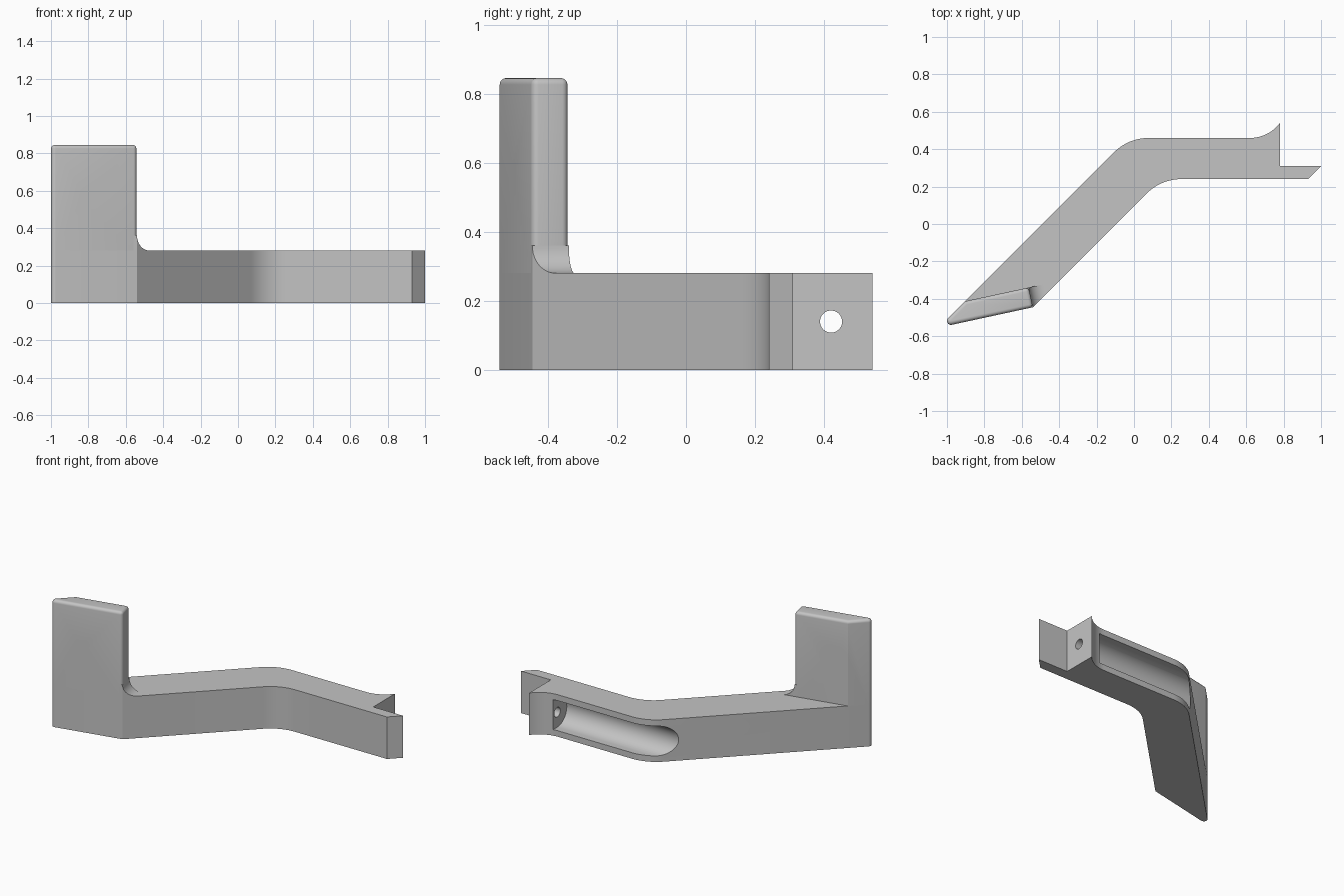
import bpy, bmesh, math
from mathutils import Matrix, Vector

if "Cube" in bpy.data.objects:
    bpy.data.objects.remove(bpy.data.objects["Cube"], do_unlink=True)

grey = bpy.data.materials.new("plain_grey")
grey.use_nodes = True
grey.diffuse_color = (0.55, 0.55, 0.55, 1)
grey.node_tree.nodes["Principled BSDF"].inputs["Base Color"].default_value = (0.55, 0.55, 0.55, 1)

ARM_H = 0.28
PLATE_H = 0.845
HOLE_Z = 0.14


def frame(origin, x, y, z):
    """Matrix with the given axes and origin."""
    m = Matrix((x, y, z)).transposed().to_4x4()
    m.translation = Vector(origin)
    return m


def prism_mesh(points, depth, matrix=Matrix()):
    """Extrude a flat outline along the local z axis."""
    bm = bmesh.new()
    face = bm.faces.new([bm.verts.new((p[0], p[1], 0)) for p in points])
    new = bmesh.ops.extrude_face_region(bm, geom=[face])["geom"]
    verts = [v for v in new if isinstance(v, bmesh.types.BMVert)]
    bmesh.ops.translate(bm, verts=verts, vec=(0, 0, depth))
    bm.transform(matrix)
    bmesh.ops.recalc_face_normals(bm, faces=bm.faces)
    return bm


def make_object(name, bm):
    mesh = bpy.data.meshes.new(name)
    bm.to_mesh(mesh)
    bm.free()
    mesh.materials.append(grey)
    obj = bpy.data.objects.new(name, mesh)
    bpy.context.collection.objects.link(obj)
    return obj


def arc(cx, cy, r, start, end, n=16):
    angles = [math.radians(start + (end - start) * i / n) for i in range(n + 1)]
    return [(cx + r * math.cos(a), cy + r * math.sin(a)) for a in angles]


def rounded(prev, corner, nxt, r, n=12):
    """Arc that rounds the corner between two neighbouring points."""
    c = Vector(corner)
    u, v = (Vector(prev) - c).normalized(), (Vector(nxt) - c).normalized()
    half = u.angle(v) / 2
    centre = c + (u + v).normalized() * r / math.sin(half)
    t = r / math.tan(half)
    a, b = c + u * t - centre, c + v * t - centre
    return [tuple(centre + a.slerp(b, i / n).normalized() * r) for i in range(n + 1)]


def cylinder(start, direction, r, depth):
    m = Vector(direction).to_track_quat('Z', 'Y').to_matrix().to_4x4()
    m.translation = Vector(start)
    return prism_mesh(arc(0, 0, r, 0, 360, 40)[:-1], depth, m)


def cut(obj, bm):
    """Subtract a shape and discard the cutter."""
    cutter = make_object("cutter", bm)
    cutter.hide_render = True
    mod = obj.modifiers.new("cut", 'BOOLEAN')
    mod.operation, mod.solver, mod.object = 'DIFFERENCE', 'EXACT', cutter
    bpy.context.view_layer.objects.active = obj
    bpy.ops.object.modifier_apply(modifier=mod.name)
    bpy.data.objects.remove(cutter, do_unlink=True)


# Shared corners: the plate direction, its normal, and its ends
along = Vector((0.977, 0.211, 0)).normalized()
normal = Vector((-along.y, along.x, 0))
up = Vector((0, 0, 1))
front_right = Vector((-0.54, -0.445, 0))
back_right = front_right + normal * 0.108
front_corner = front_right.to_2d()
tip = (-1.044, -0.554)
outer_bend, inner_bend = (-0.03, 0.46), (0.145, 0.24)
tip_round = rounded(outer_bend, tip, front_corner, 0.021)

# Arm: bent bar with a flared lip and a stepped flange
outline = list(tip_round) + [tuple(front_corner)]
outline += rounded(front_corner, inner_bend, (0.93, 0.24), 0.26)
outline += [(0.93, 0.24), (1.0, 0.31), (0.78, 0.31)]
outline += arc(0.62, 0.66, 0.2, -37, -90)
outline += rounded((0.62, 0.46), outer_bend, tip, 0.26)
arm = make_object("arm", prism_mesh(outline, ARM_H))

# Channel in the back of the arm, running out through the bend
channel = [(0.7, HOLE_Z - 0.1)] + arc(0.42, HOLE_Z, 0.1, 270, 90, 24) + [(0.7, HOLE_Z + 0.1)]
x_axis, y_axis = Vector((1, 0, 0)), Vector((0, 1, 0))
cut(arm, prism_mesh(channel, 1.255, frame((-0.6, 0, 0), y_axis, up, x_axis)))

# Screw holes in the lip and the flange
cut(arm, cylinder((0.6, 0.42, HOLE_Z), x_axis, 0.032, 0.3))
cut(arm, cylinder((0.885, 0.2, HOLE_Z), y_axis, 0.032, 0.2))
cut(arm, cylinder((0.885, 0.2, HOLE_Z), y_axis, 0.049, 0.065))

# Upright plate standing on the arm, with softened top and right edges
back_left = back_right - along * 0.349
footprint = list(tip_round) + [tuple(p.to_2d()) for p in (front_right, back_right, back_left)]
bm = prism_mesh(footprint, PLATE_H - ARM_H, Matrix.Translation((0, 0, ARM_H)))


def softened(edge):
    a, b = (v.co for v in edge.verts)
    on_top = min(a.z, b.z) > PLATE_H - 0.01
    return on_top or (abs(a.z - b.z) > 0.1 and a.x > -0.7)


bmesh.ops.bevel(bm, geom=[e for e in bm.edges if softened(e)], offset=0.019,
                segments=5, profile=0.5, affect='EDGES', clamp_overlap=False)
plate = make_object("upright_plate", bm)

# Plate screw hole, counterbored from the back
hole = Vector((-0.80, -0.502, 0.565))
cut(plate, cylinder(hole - normal * 0.1, normal, 0.036, 0.4))
cut(plate, cylinder(hole + normal * 0.06, normal, 0.092, 0.3))

# Fillet between plate and arm, trimmed flush with the arm's side
R = 0.08
profile = [(-0.019, 0), (-0.019, R)] + arc(R, R, R, 180, 270, 12)
origin = back_right + up * ARM_H
bm = prism_mesh(profile, 0.108, frame(origin, along, up, -normal))
trim = bmesh.ops.bisect_plane(bm, geom=bm.verts[:] + bm.edges[:] + bm.faces[:],
                              plane_co=front_right, plane_no=(1, -1, 0), clear_outer=True)
rim = [e for e in trim["geom_cut"] if isinstance(e, bmesh.types.BMEdge)]
bmesh.ops.holes_fill(bm, edges=rim)
bmesh.ops.recalc_face_normals(bm, faces=bm.faces)
fillet = make_object("plate_fillet", bm)

# Smooth curves, sharp corners
bpy.ops.object.select_all(action='DESELECT')
for part in (arm, plate, fillet):
    part.select_set(True)
bpy.context.view_layer.objects.active = arm
bpy.ops.object.shade_smooth_by_angle(angle=math.radians(30))
